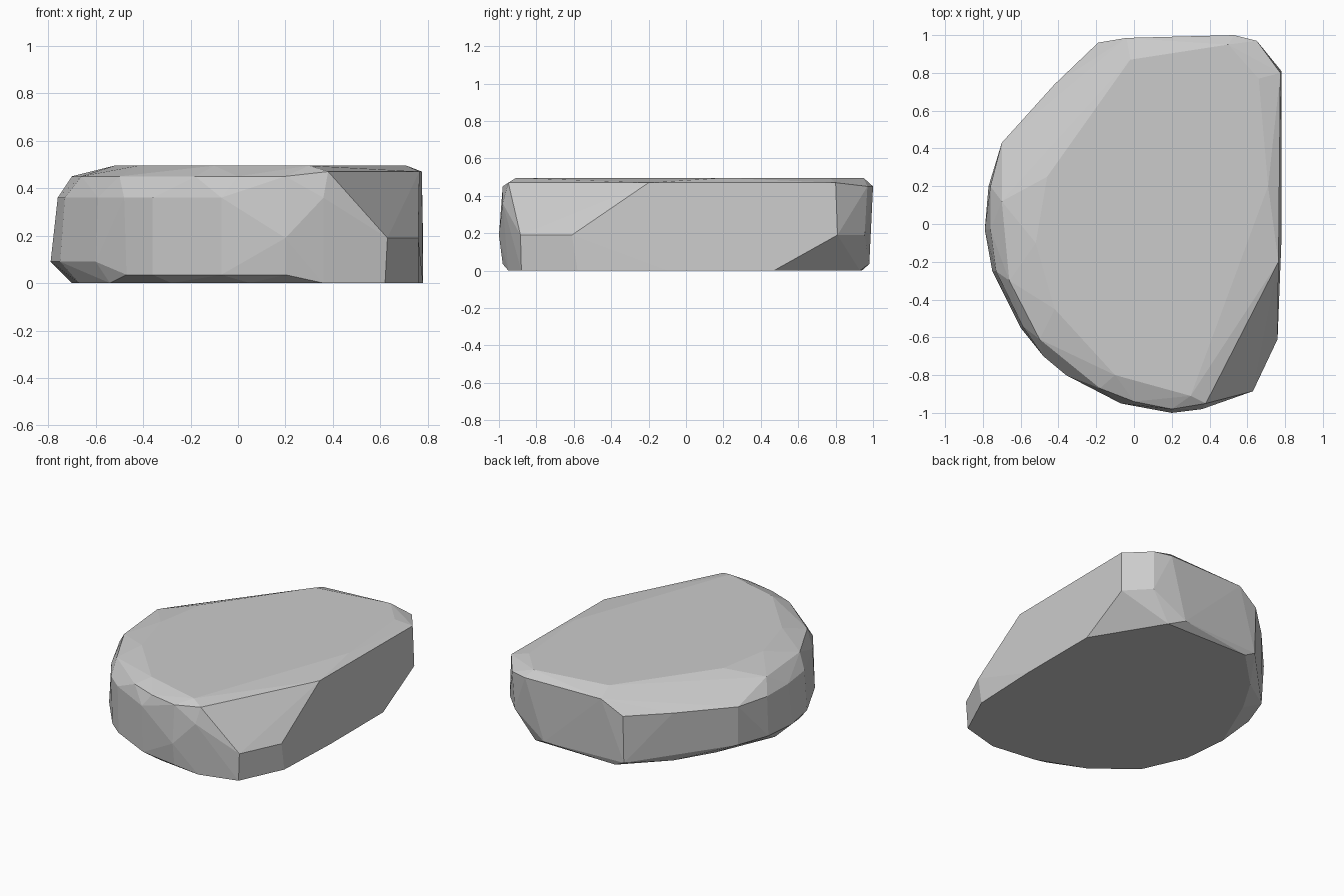
import bpy, bmesh

# Outline of the flat stone at each height (z, then x/y corners)
base = (0.0, [(-.12, .94), (.50, .93), (.78, .47), (.78, -.1), (.76, -.58), (.62, -.88), (.36, -.95),
              (.05, -.91), (-.28, -.78), (-.54, -.57), (-.67, -.28), (-.70, .03), (-.53, .43), (-.38, .68)])
foot = (0.035, [(-.47, -.70), (-.36, -.79), (-.07, -.935), (.2, -.98), (.40, .98), (-.19, .95)])
low = (0.09, [(-.79, -.03), (-.75, -.25), (-.60, -.55), (-.77, .20), (-.69, .42)])
belt = (0.19, [(.63, -.885), (.76, -.61), (.78, .81), (.64, .955), (.2, -1.0)])
upper = (0.36, [(-.76, -.03), (-.76, .2), (-.70, .43), (-.42, .74), (-.19, .96), (-.73, -.25),
                (-.59, -.54), (-.48, -.70), (-.36, -.80), (-.07, -.95), (.36, -.98)])
shoulder = (0.45, [(-.04, .985), (.53, 1.0), (.65, .97), (.2, -.98), (0, -.94),
                   (-.18, -.87), (-.50, -.61), (-.66, -.30), (-.70, .12)])
rim = (0.47, [(.775, .80), (.765, -.2), (.38, -.95), (.60, -.5)])
crown = (0.495, [(-.02, .87), (.5, .95), (.66, .77), (.71, .2), (.3, -.91),
                 (-.1, -.80), (-.42, -.45), (-.52, -.1), (-.46, .25)])

# Wrap the outlines into one faceted stone
bm = bmesh.new()
for z, ring in (base, foot, low, belt, upper, shoulder, rim, crown):
    for x, y in ring:
        bm.verts.new((x, y, z))
bmesh.ops.convex_hull(bm, input=bm.verts[:])
loose = [v for v in bm.verts if not v.link_faces]
bmesh.ops.delete(bm, geom=loose, context='VERTS')
bmesh.ops.dissolve_limit(bm, angle_limit=0.03, verts=bm.verts[:], edges=bm.edges[:])
bmesh.ops.recalc_face_normals(bm, faces=bm.faces[:])

mesh = bpy.data.meshes.new("flat_stone")
bm.to_mesh(mesh)
bm.free()
stone = bpy.data.objects.new("flat_stone", mesh)
bpy.context.collection.objects.link(stone)
